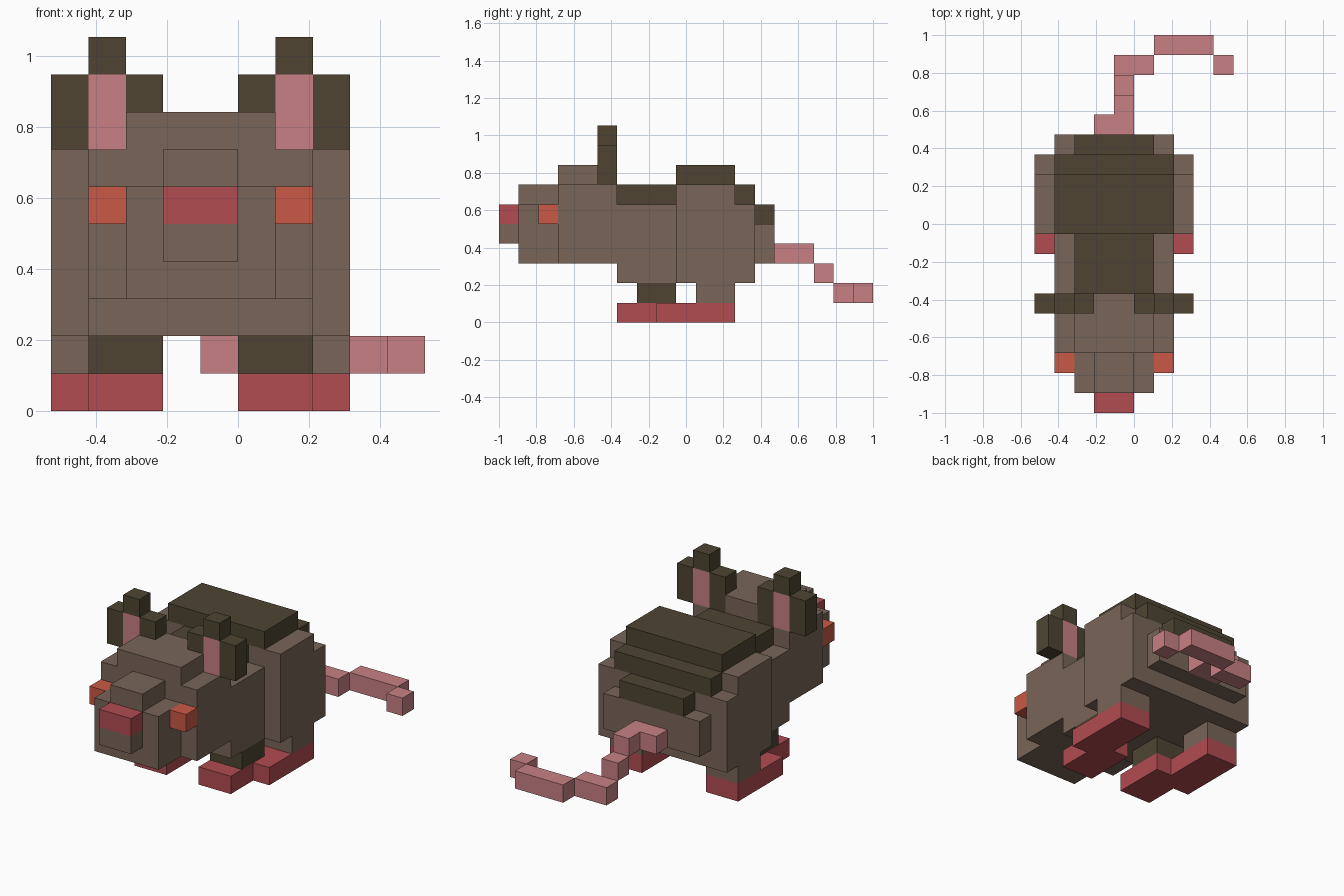
import bpy, bmesh
from mathutils import Matrix, Vector

if "Cube" in bpy.data.objects:
    bpy.data.objects.remove(bpy.data.objects["Cube"], do_unlink=True)

U = 2 / 19    # one block
AXIS = -1     # animal's middle in blocks, off-centre because of the curled tail


def material(name, rgb):
    lin = [((c / 255 + 0.055) / 1.055) ** 2.4 for c in rgb] + [1]
    m = bpy.data.materials.new(name)
    m.use_nodes = True
    m.diffuse_color = lin
    bsdf = m.node_tree.nodes["Principled BSDF"]
    bsdf.inputs["Base Color"].default_value = lin
    bsdf.inputs["Roughness"].default_value = 0.9
    return m


BROWN = material("brown fur", (120, 101, 88))
DARK = material("dark fur", (78, 68, 50))
PINK = material("pink skin", (200, 128, 132))
RED = material("red paws", (178, 76, 81))
ORANGE = material("orange eyes", (202, 88, 70))


def blocks(name, mat, *boxes):
    """One object from boxes given as x, y, z ranges in blocks; y counts from the nose."""
    bm = bmesh.new()
    for ranges in boxes:
        lo, hi = (Vector(r[i] for r in ranges) for i in (0, 1))
        mid = (lo + hi) / 2 + Vector((AXIS, -9.5, 0))
        mat4 = Matrix.Translation(mid * U) @ Matrix.Diagonal(((hi - lo) * U).to_4d())
        bmesh.ops.create_cube(bm, size=1, matrix=mat4)
    mesh = bpy.data.meshes.new(name)
    bm.to_mesh(mesh)
    bm.free()
    mesh.materials.append(mat)
    bpy.context.collection.objects.link(bpy.data.objects.new(name, mesh))


def wide(half, y, z):
    """Box centred on the animal's middle."""
    return ((-half, half), y, z)


def pair(name, mat, *boxes):
    """The same part on both sides; x counts outward from the middle."""
    blocks("left_" + name, mat, *boxes)
    blocks("right_" + name, mat, *[((-x[1], -x[0]), y, z) for x, y, z in boxes])


# Head
blocks("nose", RED, wide(1, (0, 1), (5, 6)))
blocks("mouth", BROWN, wide(1, (0, 1), (4, 5)))
blocks("snout", BROWN, wide(2, (1, 3), (3, 6)), wide(1, (1, 3), (6, 7)))
blocks("head", BROWN, wide(3, (3, 6), (3, 7)), wide(2, (3, 5), (7, 8)),
       wide(1, (5, 6), (7, 8)))
pair("eye", ORANGE, ((2, 3), (2, 3), (5, 6)))

# Ears
pair("ear_rim", DARK, ((1, 2), (5, 6), (7, 9)), ((3, 4), (5, 6), (7, 9)),
     ((2, 3), (5, 6), (9, 10)))
pair("inner_ear", PINK, ((2, 3), (5, 6), (7, 9)))

# Body, with the dark back laid on top
blocks("shoulders", BROWN, wide(3, (6, 9), (2, 6)))
blocks("hips", BROWN, wide(4, (9, 12), (2, 7)), wide(4, (12, 13), (2, 6)))
blocks("rump", BROWN, wide(3, (13, 14), (3, 5)))
blocks("dark_back", DARK, wide(2, (6, 9), (6, 7)), wide(3, (9, 12), (7, 8)),
       wide(3, (12, 13), (6, 7)), wide(2, (13, 14), (5, 6)))

# Legs and feet
pair("front_leg", DARK, ((1, 3), (7, 9), (1, 2)))
pair("hind_leg", BROWN, ((2, 4), (10, 12), (1, 2)))
pair("front_foot", RED, ((1, 3), (6, 8), (0, 1)), ((1, 2), (8, 9), (0, 1)))
pair("hind_foot", RED, ((2, 4), (8, 12), (0, 1)))

# Tail, dropping and curling to one side
blocks("tail", PINK, ((-1, 1), (14, 15), (3, 4)), ((0, 1), (15, 16), (3, 4)),
       ((0, 1), (16, 17), (2, 3)), ((0, 2), (17, 18), (1, 2)),
       ((2, 5), (18, 19), (1, 2)), ((5, 6), (17, 18), (1, 2)))
